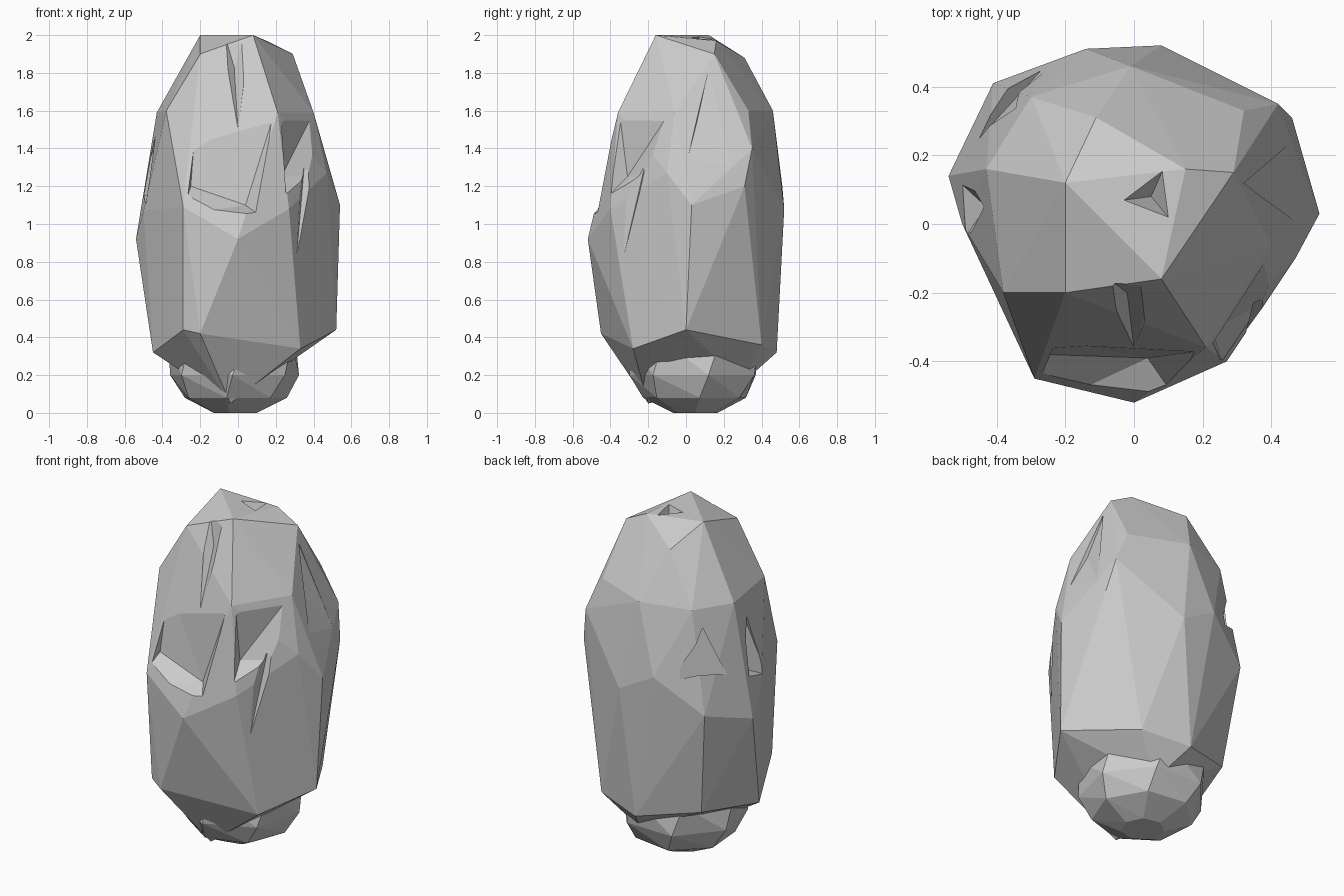
import bpy, bmesh
from math import sin, cos, tau


def hull(name, points):
    """Faceted solid wrapped around a handful of corner points."""
    bm = bmesh.new()
    for p in points:
        bm.verts.new(p)
    res = bmesh.ops.convex_hull(bm, input=bm.verts)
    junk = {g for g in res["geom_interior"] + res["geom_unused"]
            if isinstance(g, bmesh.types.BMVert) and g.is_valid}
    bmesh.ops.delete(bm, geom=list(junk), context='VERTS')
    bmesh.ops.recalc_face_normals(bm, faces=bm.faces)
    me = bpy.data.meshes.new(name)
    bm.to_mesh(me)
    bm.free()
    ob = bpy.data.objects.new(name, me)
    bpy.context.collection.objects.link(ob)
    return ob


# Corner points of the main boulder, from the lower rim to the crown
rim = [(-0.04, -0.2, 0.05), (0.1, 0.3, 0.16), (-0.45, -0.05, 0.32),
       (-0.29, -0.4, 0.44), (-0.2, -0.45, 0.42), (0.33, -0.28, 0.34),
       (0.52, 0, 0.44), (0.28, 0.4, 0.36), (0, 0.48, 0.32), (-0.34, 0.34, 0.38)]
waist = [(0, -0.52, 0.92), (-0.29, -0.45, 1.09), (0.27, -0.4, 1.08),
         (0.54, 0.03, 1.1), (0.47, -0.1, 1.27), (0.46, 0.31, 1.2),
         (0.08, 0.52, 1.08), (-0.14, 0.51, 1.2), (-0.41, 0.41, 1.0),
         (-0.54, 0.14, 0.92), (-0.5, 0, 1.07)]
shoulder = [(0.21, -0.36, 1.59), (0.4, -0.06, 1.59), (0.42, 0.35, 1.4),
            (0.32, 0.33, 1.6), (-0.01, 0.46, 1.6), (-0.3, 0.37, 1.59),
            (-0.43, 0.16, 1.59), (-0.38, -0.2, 1.6)]
crown = [(0.08, -0.16, 2), (-0.2, -0.2, 1.9), (-0.2, 0.12, 2),
         (0.15, 0.16, 1.97), (0.29, 0.15, 1.9), (-0.11, 0.31, 1.88)]
rock = hull("boulder", rim + waist + shoulder + crown)

# Narrower seven-sided foot tucked under the overhanging rim
foot = hull("foot", [
    (r * cos(tau * i / 7 + z) - 0.02, r * sin(tau * i / 7 + z) + 0.05, z)
    for r, z in ((0.12, 0), (0.28, 0.08), (0.35, 0.2), (0.35, 0.38)) for i in range(7)])

# Wedges chipped out of the surface
chips = {
    "crown_front_cleft": [(-0.1, -0.14, 2.1), (0.07, -0.16, 2.1), (-0.12, -0.5, 1.95),
                          (0.12, -0.5, 1.8), (-0.02, -0.2, 1.83), (0, -0.36, 1.5)],
    "crown_hollow": [(-0.1, 0.06, 2.1), (0.15, -0.04, 2.1), (0.12, 0.24, 2.1),
                     (0.05, 0.08, 1.87)],
    "front_ledge": [(-0.3, -0.55, 1.05), (0.15, -0.55, 1.02), (-0.25, -0.38, 1.2),
                    (0.04, -0.39, 1.1), (-0.22, -0.34, 1.6), (0.19, -0.37, 1.58),
                    (0, -0.8, 1.6)],
    "front_right_groove": [(0.3, -0.36, 0.7), (0.29, -0.5, 1.08), (0.56, -0.22, 1.15),
                           (0.35, -0.22, 1.3)],
    "shoulder_underside": [(0.23, -0.35, 1.57), (0.39, -0.1, 1.57), (0.23, -0.31, 1.25),
                           (0.27, -0.46, 1.1), (0.49, -0.16, 1.27)],
    "right_hollow": [(0.52, -0.02, 1.23), (0.38, 0.06, 1.55), (0.31, 0.12, 1.82),
                     (0.46, 0.24, 1.3), (0.6, 0.1, 1.5)],
    "left_nick": [(-0.5, -0.05, 1.1), (-0.43, 0.05, 1.15), (-0.4, 0.05, 1.5),
                  (-0.62, 0.05, 1.3), (-0.55, 0.16, 1.15)],
    "back_left_groove": [(-0.45, 0.25, 1.2), (-0.25, 0.47, 1.2), (-0.33, 0.32, 1.5),
                         (-0.48, 0.48, 1.35)],
}


def add_boolean(other, operation):
    other.hide_render = True
    mod = rock.modifiers.new(other.name, 'BOOLEAN')
    mod.operation = operation
    mod.solver = 'EXACT'
    mod.object = other


add_boolean(foot, 'UNION')
helpers = [foot]
for name, pts in chips.items():
    helpers.append(hull(name, pts))
    add_boolean(helpers[-1], 'DIFFERENCE')

# Bake everything into one boulder and drop the helpers
bpy.context.view_layer.update()
baked = bpy.data.meshes.new_from_object(
    rock.evaluated_get(bpy.context.evaluated_depsgraph_get()))
rock.modifiers.clear()
rock.data = baked
for ob in helpers:
    bpy.data.objects.remove(ob)
